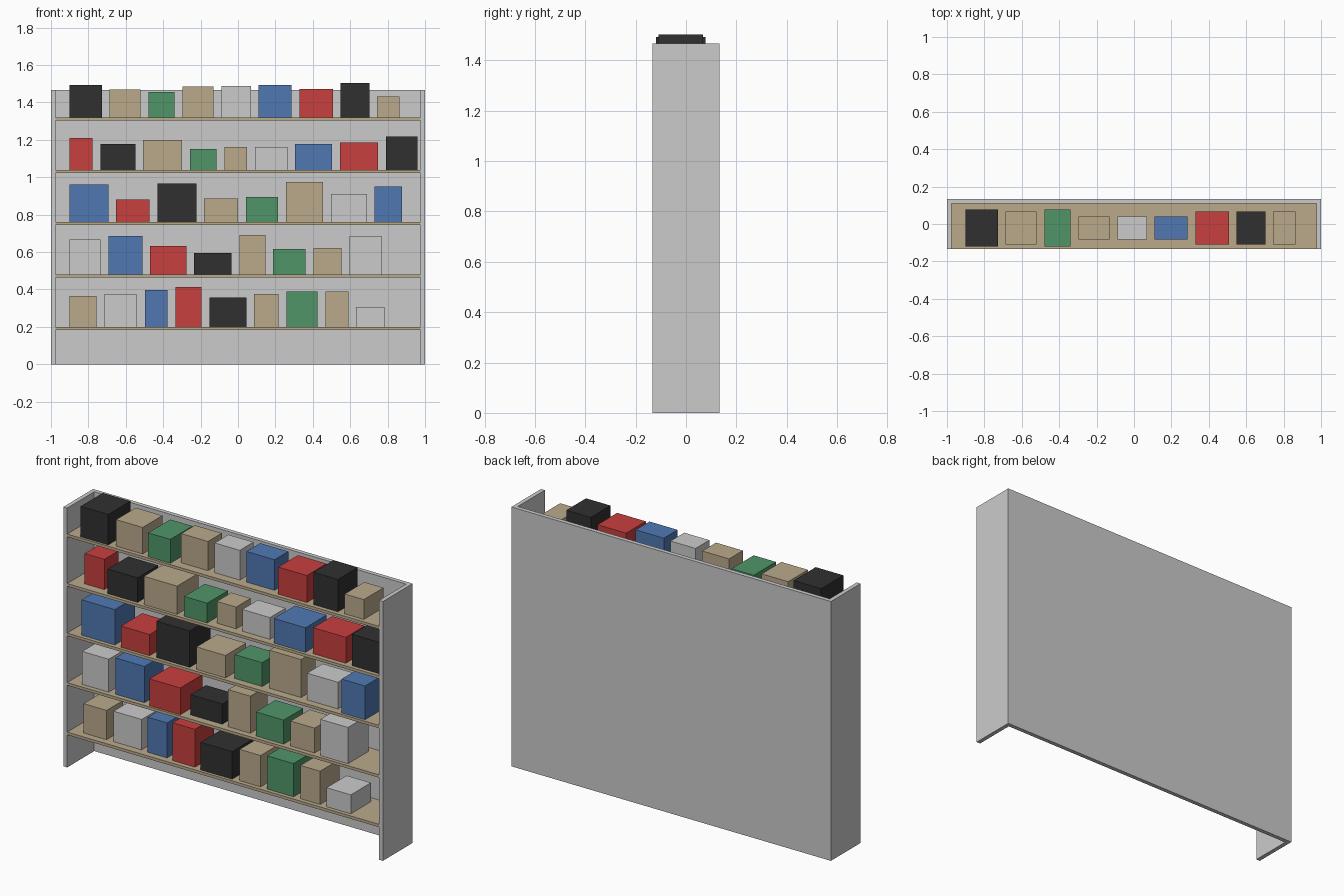
import bpy

if "Cube" in bpy.data.objects:
    bpy.data.objects.remove(bpy.data.objects["Cube"])


def material(name, rgb):
    m = bpy.data.materials.new(name)
    m.diffuse_color = (*rgb, 1)
    m.use_nodes = True
    m.node_tree.nodes["Principled BSDF"].inputs["Base Color"].default_value = m.diffuse_color
    return m


MATS = {
    "tan": material("tan", (0.49, 0.40, 0.26)),
    "black": material("black", (0.03, 0.03, 0.03)),
    "red": material("red", (0.58, 0.05, 0.05)),
    "green": material("green", (0.08, 0.30, 0.14)),
    "blue": material("blue", (0.08, 0.19, 0.45)),
    "grey": None,
}


def box(name, x, y, z, color="grey"):
    """Axis-aligned box from (min, max) ranges."""
    bpy.ops.mesh.primitive_cube_add(size=1, location=[(a + b) / 2 for a, b in (x, y, z)])
    ob = bpy.context.object
    ob.name = name
    ob.scale = [b - a for a, b in (x, y, z)]
    bpy.ops.object.transform_apply(location=False, rotation=False, scale=True)
    if MATS[color]:
        ob.data.materials.append(MATS[color])
    return ob


H, D, T = 1.467, 0.133, 0.024      # unit height, half depth, panel thickness
SHELF_T, GAP, START, MID_Y = 0.016, 0.0417, -0.901, -0.021

# Side panels and full-width back
for side, x0 in (("left", -1), ("right", 1 - T)):
    box(side + "_side_panel", (x0, x0 + T), (-D, D - T), (0, H))
box("back_panel", (-1, 1), (D - T, D), (0, H))


def fill_shelf(level, items):
    """One shelf with a row of boxes: colour, width, height, depth."""
    z = 0.2 + 0.28 * level
    box(f"shelf_{level + 1}", (-1 + T, 1 - T), (-D, D - T), (z - SHELF_T, z), "tan")
    x = START
    for i, (color, w, h, d) in enumerate(items):
        box(f"{color}_box_{level + 1}_{i + 1}", (x, x + w),
            (MID_Y - d / 2, MID_Y + d / 2), (z, z + h), color)
        x += w + GAP


# Bottom shelf
fill_shelf(0, [("tan", .144, .166, .145), ("grey", .176, .172, .14), ("blue", .121, .198, .15),
               ("red", .14, .214, .17), ("black", .198, .156, .19), ("tan", .131, .177, .175),
               ("green", .166, .188, .18), ("tan", .123, .188, .175), ("grey", .152, .107, .18)])
# Second shelf
fill_shelf(1, [("grey", .166, .186, .17), ("blue", .182, .205, .17), ("red", .193, .152, .2),
               ("black", .2, .114, .14), ("tan", .139, .21, .155), ("green", .174, .136, .175),
               ("tan", .15, .141, .17), ("grey", .173, .205, .185)])
# Third shelf
fill_shelf(2, [("blue", .208, .2, .18), ("red", .179, .12, .19), ("black", .208, .206, .185),
               ("tan", .182, .127, .185), ("green", .172, .135, .14), ("tan", .198, .215, .13),
               ("grey", .193, .151, .14), ("blue", .147, .191, .195)])
# Fourth shelf
fill_shelf(3, [("red", .123, .171, .125), ("black", .187, .139, .185), ("tan", .208, .16, .19),
               ("green", .144, .112, .185), ("tan", .121, .123, .13), ("grey", .173, .123, .14),
               ("blue", .198, .139, .19), ("red", .204, .147, .17), ("black", .168, .177, .18)])
# Top shelf
fill_shelf(4, [("black", .173, .172, .198), ("tan", .166, .15, .176), ("green", .139, .135, .198),
               ("tan", .168, .165, .123), ("grey", .157, .168, .123), ("blue", .176, .173, .123),
               ("red", .179, .153, .176), ("black", .153, .183, .176), ("tan", .12, .112, .176)])
